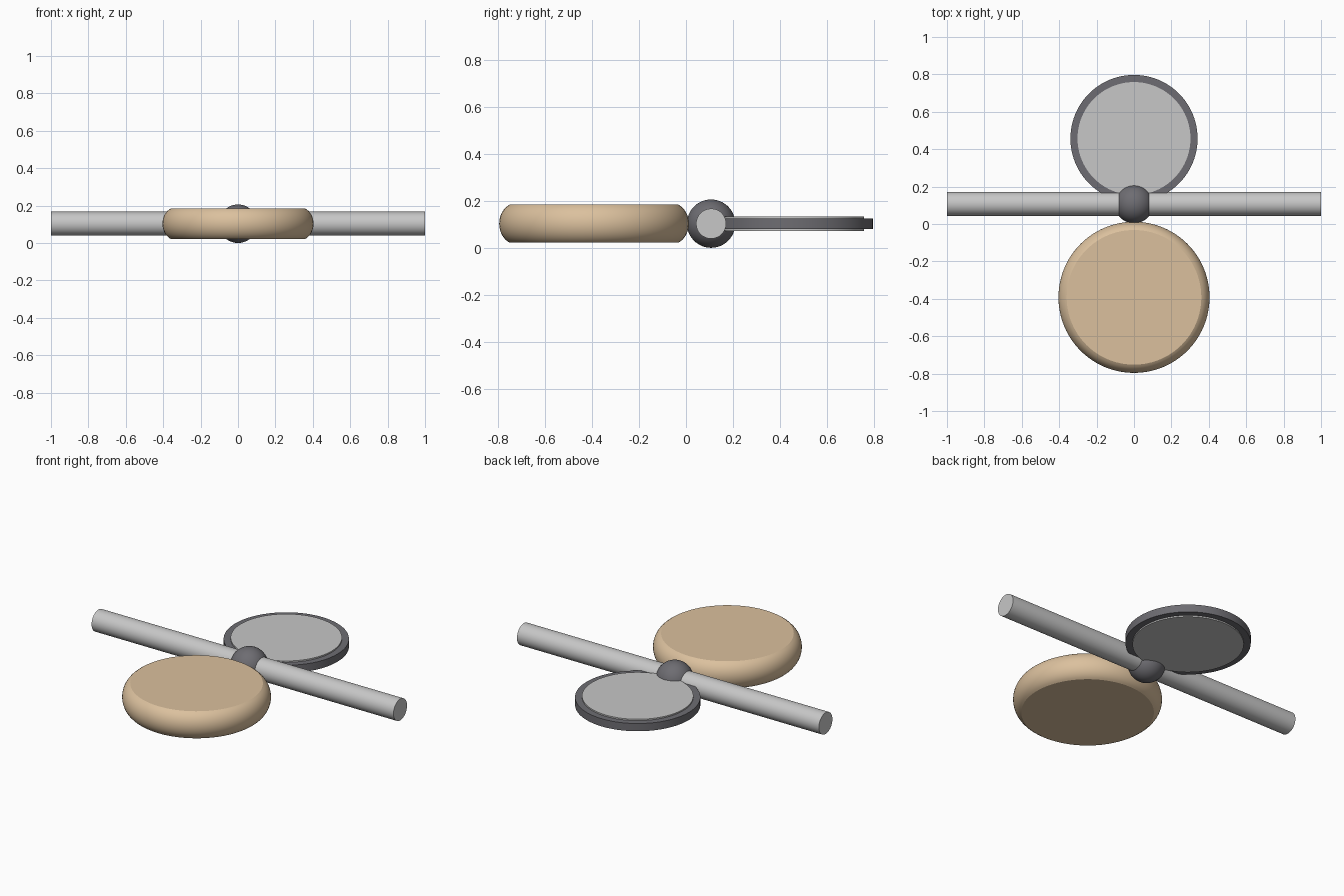
import bpy
import bmesh
import math
from mathutils import Matrix

cube = bpy.data.objects.get("Cube")
if cube:
    bpy.data.objects.remove(cube, do_unlink=True)


def material(name, rgb):
    mat = bpy.data.materials.new(name)
    mat.use_nodes = True
    mat.diffuse_color = (*rgb, 1)
    mat.node_tree.nodes["Principled BSDF"].inputs["Base Color"].default_value = (*rgb, 1)
    return mat


TAN = material("warm tan", (0.71, 0.53, 0.34))
LIGHT = material("light grey", (0.57, 0.57, 0.57))
DARK = material("dark grey", (0.155, 0.152, 0.168))

MID_Z = 0.103      # shared centre height
PIVOT_Y = 0.107    # axis of the rod and ball


def finish(name, bm, mat, location):
    bmesh.ops.recalc_face_normals(bm, faces=bm.faces)
    mesh = bpy.data.meshes.new(name)
    bm.to_mesh(mesh)
    bm.free()
    mesh.materials.append(mat)
    obj = bpy.data.objects.new(name, mesh)
    obj.location = location
    bpy.context.collection.objects.link(obj)
    bpy.ops.object.select_all(action="DESELECT")
    bpy.context.view_layer.objects.active = obj
    obj.select_set(True)
    bpy.ops.object.shade_smooth_by_angle(angle=math.radians(20))
    return obj


def lathe(name, profile, mat, location, sides=96, rotation=Matrix()):
    """Turn a bottom-to-top (radius, z) profile and cap both ends."""
    bm = bmesh.new()
    rings = [[bm.verts.new((r * math.cos(2 * math.pi * i / sides),
                            r * math.sin(2 * math.pi * i / sides), z))
              for i in range(sides)] for r, z in profile]
    for low, high in zip(rings, rings[1:]):
        for i in range(sides):
            j = (i + 1) % sides
            bm.faces.new((low[i], low[j], high[j], high[i]))
    bm.faces.new(rings[0][::-1])
    bm.faces.new(rings[-1])
    bm.transform(rotation)
    return finish(name, bm, mat, location)


def cylinder(name, radius, half, mat, location, **kw):
    return lathe(name, [(radius, -half), (radius, half)], mat, location, **kw)


# Thick front pad: bulging rim with flat top and bottom
cut = math.radians(65)
depth = 0.081 / math.sin(cut)
bulge = 0.044 / (1 - math.cos(cut))
pad_profile = []
for k in range(17):
    t = -cut + 2 * cut * k / 16
    pad_profile.append((0.404 - bulge * (1 - math.cos(t)), depth * math.sin(t)))
lathe("front_pad", pad_profile, TAN, (0, -0.392, MID_Z))

# Rear disc: dark rim with a slightly thicker light plate through it
cylinder("rear_rim", 0.34, 0.023, DARK, (0, 0.457, MID_Z))
cylinder("rear_plate", 0.302, 0.031, LIGHT, (0, 0.457, MID_Z))

# Long cross rod
cylinder("cross_rod", 0.064, 1.0, LIGHT, (0, PIVOT_Y, MID_Z), sides=64,
         rotation=Matrix.Rotation(math.pi / 2, 4, "Y"))

# Ball at the pivot
bm = bmesh.new()
bmesh.ops.create_uvsphere(bm, u_segments=48, v_segments=24, radius=MID_Z)
finish("pivot_ball", bm, DARK, (0, PIVOT_Y, MID_Z))
